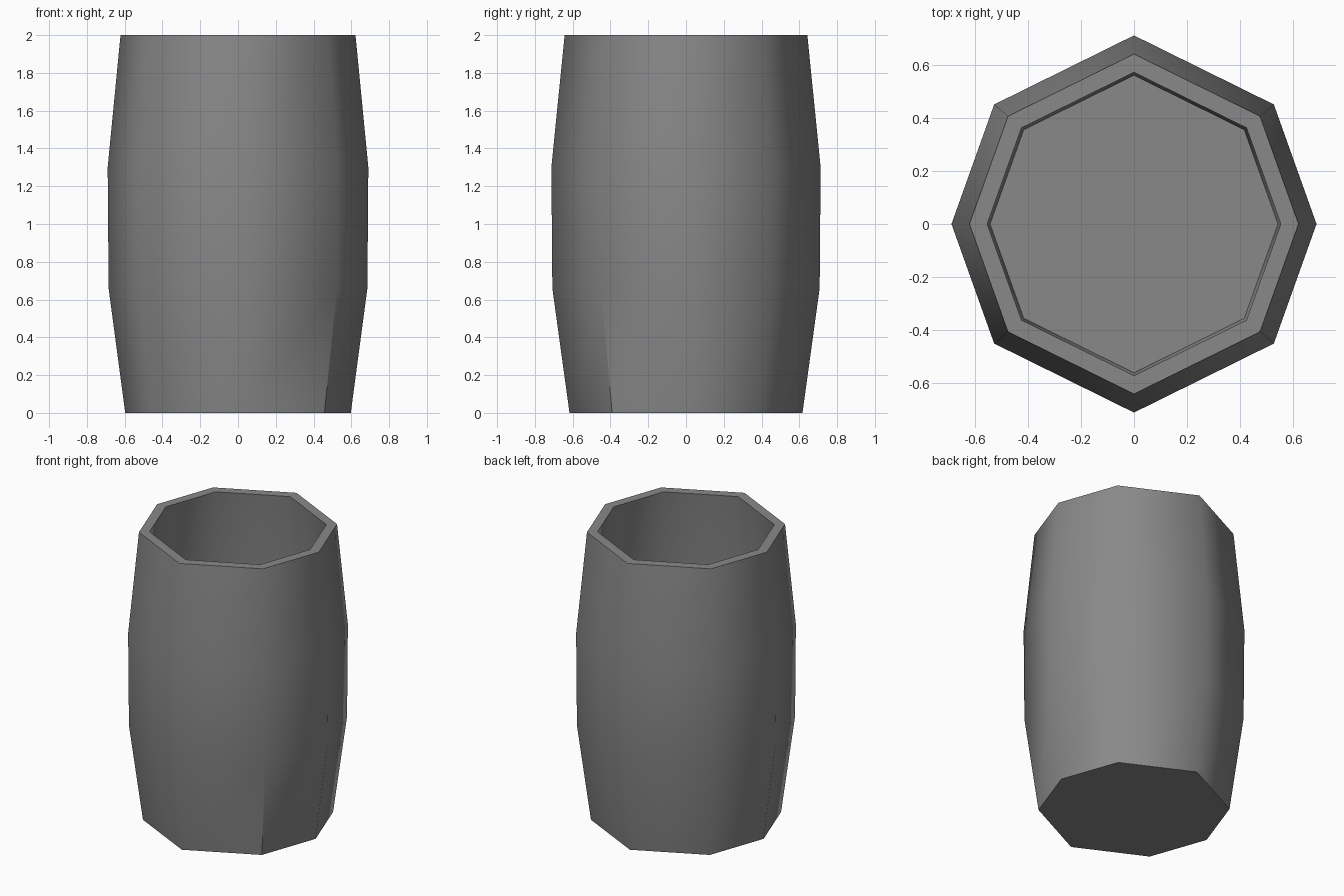
import bpy
import bmesh
import math

if "Cube" in bpy.data.objects:
    bpy.data.objects.remove(bpy.data.objects["Cube"], do_unlink=True)

# Single stone-grey material
grey = bpy.data.materials.new("stone_grey")
grey.use_nodes = True
colour = (0.25, 0.25, 0.25, 1.0)
grey.diffuse_color = colour
grey.node_tree.nodes["Principled BSDF"].inputs["Base Color"].default_value = colour

# Eight-sided cross-section, one quadrant mirrored around, for radius 1
quadrant = [(1, 0), (0.766, 0.655), (0, 1.033)]
half = quadrant + [(-0.766, 0.655)]
section = half + [(-x, -y) for x, y in half]

# Wall profile (radius, height): up the outside, over the rim, down the inside
profile = [(0.597, 0), (0.685, 0.66), (0.69, 1.3), (0.622, 2),
           (0.555, 2), (0.625, 1.3), (0.62, 0.66), (0.544, 0.07)]
OUTER_LIP, INNER_LIP = 3, 4

bm = bmesh.new()
rings = [[bm.verts.new((x * r, y * r, z)) for x, y in section] for r, z in profile]
count = len(section)
for low, high in zip(rings, rings[1:]):
    for i in range(count):
        j = (i + 1) % count
        bm.faces.new((low[i], low[j], high[j], high[i]))

# Underside and inner floor
bm.faces.new(rings[0][::-1])
bm.faces.new(rings[-1])
bmesh.ops.recalc_face_normals(bm, faces=bm.faces)

# Smooth walls with crisp rim, floor and base edges
for face in bm.faces:
    face.smooth = True
for ring in (rings[0], rings[OUTER_LIP], rings[INNER_LIP], rings[-1]):
    for i in range(count):
        bm.edges.get((ring[i], ring[(i + 1) % count])).smooth = False

# Crease on the lower front left corner
corner = count - 1
bm.edges.get((rings[0][corner], rings[1][corner])).smooth = False

mesh = bpy.data.meshes.new("barrel_cup")
bm.to_mesh(mesh)
bm.free()
mesh.materials.append(grey)
cup = bpy.data.objects.new("barrel_cup", mesh)
bpy.context.collection.objects.link(cup)
